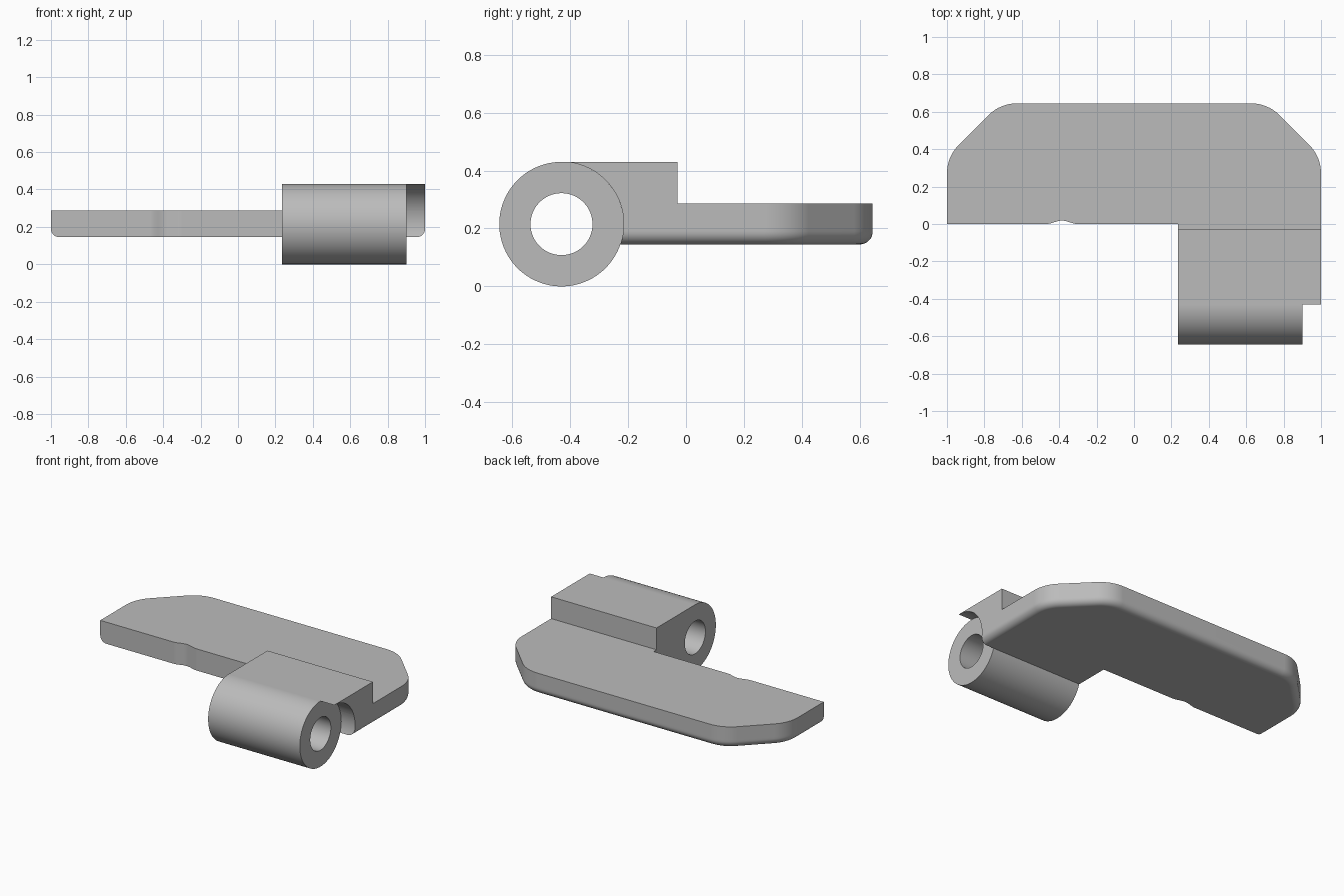
import bpy, bmesh, math
from math import sin, cos, pi, sqrt

if "Cube" in bpy.data.objects:
    bpy.data.objects.remove(bpy.data.objects["Cube"])

# Shared dimensions
R, HOLE = 0.215, 0.107            # barrel radii
CY, CZ = -0.43, 0.215             # barrel axis
X0, X1 = 0.235, 0.90              # barrel ends
BACK, BOTTOM, TOP = 0.645, 0.145, 0.287
FILLET, CORNER = 0.045, 0.215     # underside edge, plan corners

steel = bpy.data.materials.new("plain_grey")
steel.use_nodes = True
grey = (0.5, 0.5, 0.5, 1)
steel.diffuse_color = grey
steel.node_tree.nodes["Principled BSDF"].inputs["Base Color"].default_value = grey


def loft(name, loops, ring=False):
    """Skin equal-length loops; close into a ring or cap both ends."""
    bm = bmesh.new()
    rows = [[bm.verts.new(p) for p in loop] for loop in loops]
    pairs = list(zip(rows, rows[1:]))
    if ring:
        pairs.append((rows[-1], rows[0]))
    else:
        bm.faces.new(rows[0])
        bm.faces.new(rows[-1])
    n = len(rows[0])
    for a, b in pairs:
        for i in range(n):
            j = (i + 1) % n
            bm.faces.new((a[i], a[j], b[j], b[i]))
    bmesh.ops.recalc_face_normals(bm, faces=bm.faces)
    mesh = bpy.data.meshes.new(name)
    bm.to_mesh(mesh)
    bm.free()
    mesh.materials.append(steel)
    obj = bpy.data.objects.new(name, mesh)
    bpy.context.collection.objects.link(obj)
    bpy.ops.object.select_all(action='DESELECT')
    obj.select_set(True)
    bpy.context.view_layer.objects.active = obj
    bpy.ops.object.shade_smooth_by_angle(angle=math.radians(30))
    weighted = obj.modifiers.new("weighted_normals", 'WEIGHTED_NORMAL')
    weighted.keep_sharp = True
    return obj


def barrel_side(z):
    """Depth of the barrel surface, on its back half, at height z."""
    return CY + sqrt(max(R * R - (z - CZ) ** 2, 0))


def leaf_outline(z, inset):
    """Plan of the leaf at one height: tongue, rounded chamfers, thumb notch."""
    side, y = 1 - inset, barrel_side(z)
    pts = [(X0, y), (side, y)]
    # two rounded corners per chamfer, their arc centres stay fixed
    bend = CORNER * math.tan(pi / 8)
    low = (1 - CORNER, 0.36 - bend)
    high = (0.715 - bend, BACK - CORNER)
    arcs = []
    for (cx, cy), start in ((low, 0), (high, pi / 4)):
        for i in range(9):
            a = start + i * pi / 32
            r = CORNER - inset
            arcs.append((cx + r * cos(a), cy + r * sin(a)))
    pts += arcs + [(-px, py) for px, py in reversed(arcs)]
    pts.append((-side, 0))
    # shallow notch in the front edge
    for i in range(17):
        t = i / 16
        pts.append((-0.47 + 0.17 * t, 0.009 * (1 - cos(2 * pi * t))))
    pts.append((X0, 0))
    return [(px, py, z) for px, py in pts]


# Leaf plate with rounded underside and a hollow front end
levels = []
for i in range(9):
    a = i * pi / 16
    levels.append((BOTTOM + FILLET * (1 - cos(a)), FILLET * (1 - sin(a))))
start = BOTTOM + FILLET
levels += [(start + (TOP - start) * i / 8, 0) for i in range(1, 9)]
loft("leaf_plate", [leaf_outline(z, d) for z, d in levels])

# Raised block whose underside wraps the barrel
first = math.asin((TOP - CZ) / R)
profile = [(-0.03, 0.43), (-0.03, TOP)]
for i in range(25):
    a = first + (pi / 2 - first) * i / 24
    profile.append((CY + R * cos(a), CZ + R * sin(a)))
loft("knuckle_block", [[(x, y, z) for y, z in profile] for x in (X0, 1)])

# Hollow hinge barrel
def circle(x, r, n=96):
    return [(x, CY + r * cos(2 * pi * i / n), CZ + r * sin(2 * pi * i / n))
            for i in range(n)]

loft("hinge_barrel", [circle(X0, R), circle(X1, R),
                      circle(X1, HOLE), circle(X0, HOLE)], ring=True)
